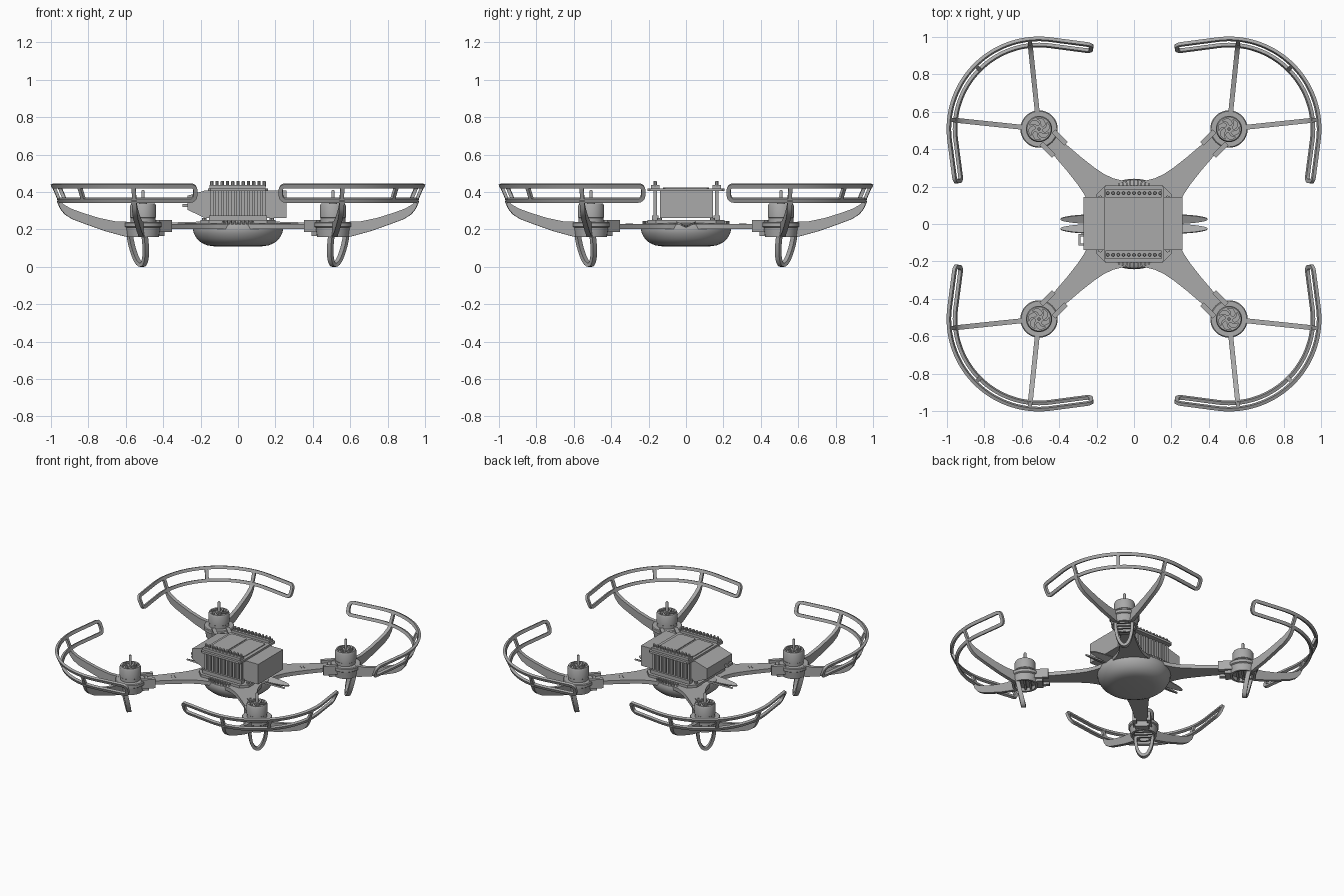
import bpy, bmesh, math
from math import sin, cos, pi, radians
from mathutils import Matrix, Vector

if "Cube" in bpy.data.objects:
    bpy.data.objects.remove(bpy.data.objects["Cube"], do_unlink=True)

grey = bpy.data.materials.new("mid grey")
grey.use_nodes = True
grey.diffuse_color = (0.4, 0.4, 0.4, 1)
grey.node_tree.nodes["Principled BSDF"].inputs["Base Color"].default_value = (0.4, 0.4, 0.4, 1)

DIST = 0.718  # motor distance from the centre
CORNERS = ["back_left", "back_right", "front_right", "front_left"]


def place(name, bm, matrix=Matrix()):
    bmesh.ops.remove_doubles(bm, verts=bm.verts, dist=1e-5)
    bmesh.ops.recalc_face_normals(bm, faces=bm.faces)
    me = bpy.data.meshes.new(name)
    bm.to_mesh(me)
    me.materials.append(grey)
    ob = bpy.data.objects.new(name, me)
    bpy.context.collection.objects.link(ob)
    ob.matrix_world = matrix
    bpy.ops.object.select_all(action='DESELECT')
    bpy.context.view_layer.objects.active = ob
    ob.select_set(True)
    bpy.ops.object.shade_smooth_by_angle(angle=radians(32))
    return ob


def corners(name, bm, dist=DIST):
    # Repeat a part on all four diagonals; local +x points outwards
    for k, c in enumerate(CORNERS):
        m = Matrix.Rotation(radians(45 + 90 * k), 4, 'Z') @ Matrix.Translation((dist, 0, 0))
        place(c + "_" + name, bm.copy(), m)
    bm.free()


def box(bm, x0, x1, y0, y1, z0, z1, rot=0):
    m = Matrix.Translation(((x0 + x1) / 2, (y0 + y1) / 2, (z0 + z1) / 2)) @ Matrix.Rotation(rot, 4, 'Z')
    bmesh.ops.create_cube(bm, size=1, matrix=m @ Matrix.Diagonal((x1 - x0, y1 - y0, z1 - z0, 1)))


def lathe(bm, profile, n=48, x=0, y=0):
    rings = [[bm.verts.new((x + r * cos(2 * pi * i / n), y + r * sin(2 * pi * i / n), z))
              for i in range(n)] for r, z in profile]
    for a, b in zip(rings, rings[1:]):
        for i in range(n):
            bm.faces.new((a[i], a[(i + 1) % n], b[(i + 1) % n], b[i]))
    bmesh.ops.remove_doubles(bm, verts=bm.verts, dist=1e-5)


def prism(bm, pts, lo, hi, to3d):
    a = [bm.verts.new(to3d(p[0], p[1], lo)) for p in pts]
    b = [bm.verts.new(to3d(p[0], p[1], hi)) for p in pts]
    bm.faces.new(a)
    bm.faces.new(b[::-1])
    for i in range(len(a)):
        j = (i + 1) % len(a)
        bm.faces.new((a[i], a[j], b[j], b[i]))


def sweep(bm, path, normals, thick, wide, closed=False):
    # Rectangular section swept along a path; thick is measured along the normals
    n, rings = len(path), []
    for i, (p, nor) in enumerate(zip(path, normals)):
        q = path[(i + 1) % n] if closed or i < n - 1 else p
        o = path[i - 1] if closed or i > 0 else p
        side = (q - o).normalized().cross(nor).normalized()
        rings.append([bm.verts.new(p + nor * thick * a + side * wide * b)
                      for a, b in ((.5, .5), (-.5, .5), (-.5, -.5), (.5, -.5))])
    for i in range(n if closed else n - 1):
        a, b = rings[i], rings[(i + 1) % n]
        for j in range(4):
            bm.faces.new((a[j], a[(j + 1) % 4], b[(j + 1) % 4], b[j]))
    if not closed:
        bm.faces.new(rings[0])
        bm.faces.new(rings[-1])


# Propeller guard: closed loop of upper and lower rail, arc with straight ends
ARC, TAIL, R = radians(52.5), 0.22, 0.482


def band(s, v):
    # s is arc length from the middle of the band, v runs from lower to upper rail
    lim = ARC * R
    ang = max(-lim, min(lim, s)) / R
    rest = s - ang * R
    rad = R - 0.033 * (1 - v)
    nor = Vector((cos(ang), sin(ang), 0))
    p = nor * rad + Vector((-sin(ang), cos(ang), 0)) * rest
    return Vector((p.x, p.y, 0.356 + 0.077 * v)), (nor - Vector((0, 0, 0.4))).normalized()


guard = bmesh.new()
half, cr = ARC * R + TAIL, 0.025
upper = [(-half + cr + (2 * half - 2 * cr) * i / 60, 1) for i in range(61)]
tip = [(half - cr + cr * sin(a), 0.5 + (0.5 - cr / 0.077) * (1 if a <= pi / 2 else -1) + cr / 0.077 * cos(a))
       for a in (pi / 8, pi / 4, 3 * pi / 8, pi / 2, pi / 2 + 1e-6, 5 * pi / 8, 3 * pi / 4, 7 * pi / 8)]
loop = upper + tip + [(s, 0) for s, v in upper[::-1]] + [(-s, v) for s, v in tip[::-1]]
samples = [band(s, v) for s, v in loop]
sweep(guard, [p for p, n in samples], [n for p, n in samples], 0.018, 0.022, True)
for deg in (-39, 0, 39):
    link = [band(radians(deg) * R, v) for v in (0, 1)]
    sweep(guard, [p for p, n in link], [n for p, n in link], 0.016, 0.022)
corners("propeller_guard", guard)

# Blade-like struts carrying the guard
struts = bmesh.new()
edge = [(.06, .24), (.15, .243), (.24, .262), (.33, .29), (.39, .312), (.43, .335), (.45, .362),
        (.462, .35), (.445, .31), (.42, .28), (.38, .255), (.3, .225), (.2, .19), (.1, .163), (.06, .16)]
for deg in (-39, 39):
    d = Vector((cos(radians(deg)), sin(radians(deg)), 0))
    s = Vector((-d.y, d.x, 0))
    prism(struts, edge, -.013, .013, lambda r, z, t: d * r + s * t + Vector((0, 0, z)))
corners("guard_struts", struts)

# U-shaped landing legs
leg = bmesh.new()
angles = [-pi / 2 + pi * i / 20 for i in range(21)]
sweep(leg, [Vector((.01 + .035 * (1 - cos(a)), .056 * sin(a), .17 - .16 * cos(a))) for a in angles],
      [Vector((1, 0, 0))] * 21, .03, .02)
corners("landing_leg", leg)

# Motor mount cup with slats beneath
mount = bmesh.new()
lathe(mount, [(0, .185), (.07, .185), (.07, .16), (.085, .16), (.092, .21), (.1, .215), (.1, .235),
              (.095, .24), (0, .24)])
for x in (-.035, 0, .035):
    box(mount, x - .007, x + .007, -.06, .06, .165, .19)
corners("motor_mount", mount)

# Motor bell with recessed top, swirl vanes and shaft
motor = bmesh.new()
lathe(motor, [(0, .24), (.066, .24), (.066, .262), (.07, .265), (.07, .325), (.064, .338), (.056, .338),
              (.056, .318), (.022, .318), (.022, .34), (.009, .34), (.009, .405), (.006, .41), (0, .41)], 40)
for k in range(6):
    path = [Vector((r * cos(a), r * sin(a), .328)) for r, a in
            [(.018 + .042 * i / 5, k * pi / 3 + 0.8 * (i / 5) ** 2) for i in range(6)]]
    sweep(motor, path, [Vector((0, 0, 1))] * 6, .02, .012)
corners("motor", motor)

# Tapered arms with end clamps
arm = bmesh.new()
sides = [(.08, .14), (.2, .125), (.25, .095), (.3, .076), (.36, .064), (.45, .053), (.55, .045), (.66, .042)]
prism(arm, sides + [(r, -w) for r, w in sides[::-1]], .203, .23, lambda x, y, z: Vector((x, y, z)))
for s in (-1, 1):
    box(arm, .56, .655, s * .047 - .013, s * .047 + .013, .185, .25)
box(arm, .6, .65, -.045, .045, .165, .235)
for x in (.42, .44):
    box(arm, x - .003, x + .003, -.015, .015, .228, .233)
corners("arm", arm, 0)

# Rounded body pod
pod = bmesh.new()
lathe(pod, [(0, .11), (.13, .11), (.165, .115), (.195, .128), (.22, .15), (.236, .178), (.242, .205),
            (.236, .225), (.22, .235), (0, .238)], 64)
for s in (-1, 1):
    for i in range(-4, 5):
        a = s * pi / 2 + i * .09
        box(pod, .215 * cos(a) - .018, .215 * cos(a) + .018, .215 * sin(a) - .004, .215 * sin(a) + .004,
            .225, .245, a)
place("body_pod", pod)


def chamfered(w, d, c):
    return [(-w, -d + c), (-w + c, -d), (w - c, -d), (w, -d + c), (w, d - c), (w - c, d), (-w + c, d), (-w, d - c)]


def flat(x, y, z):
    return Vector((x, y, z))


# Deck above the pod and thin cover plate above the battery
deck = bmesh.new()
prism(deck, chamfered(.2, .205, .045), .232, .25, flat)
for x in (-.18, .18):
    for y in (-.14, .14):
        lathe(deck, [(0, .25), (.012, .25), (.012, .26), (0, .26)], 8, x, y)
place("deck", deck)
cover = bmesh.new()
prism(cover, chamfered(.16, .205, .012), .405, .42, flat)
place("cover_plate", cover)
panels = bmesh.new()
for x in (-.075, .07):
    prism(panels, [(x + p, q) for p, q in chamfered(.066, .122, .01)], .418, .425, flat)
place("cover_panels", panels)

# Battery with a sloped nose on one end
battery = bmesh.new()
prism(battery, [(-.27, .305), (-.27, .38), (-.18, .407), (.26, .407), (.26, .262), (-.18, .262)],
      -.14, .145, lambda x, z, y: Vector((x, y, z)))
place("battery", battery)
plug = bmesh.new()
for y in (-.11, -.06):
    box(plug, -.295, -.26, y - .006, y + .006, .32, .335)
box(plug, -.297, -.285, -.116, -.054, .32, .335)
place("battery_plug", plug)

# Rows of posts holding the cover, each with a strip and studs on top
for s, side in ((-1, "front"), (1, "back")):
    bm, y = bmesh.new(), s * .165
    for i in range(11):
        x = -.14 + .028 * i
        box(bm, x - .008, x + .008, y - .009, y + .009, .245, .41)
        lathe(bm, [(0, .43), (.009, .43), (.009, .456), (.006, .46), (0, .46)], 8, x, y)
    box(bm, -.155, .155, y - .018, y + .018, .25, .275)
    box(bm, -.152, .148, y - .022, y + .022, .418, .438)
    place(side + "_post_row", bm)

# Two long pitched blades crossing the body sideways
for s, side in ((-1, "front"), (1, "back")):
    bm = bmesh.new()
    outline = [(.393 * math.copysign(abs(cos(a)) ** .7, cos(a)), .03 * sin(a))
               for a in [2 * pi * i / 40 for i in range(40)]]
    prism(bm, outline, -.005, .005, flat)
    place(side + "_side_blade", bm,
          Matrix.Translation((0, s * .026, .226)) @ Matrix.Rotation(s * .4, 4, 'X'))
